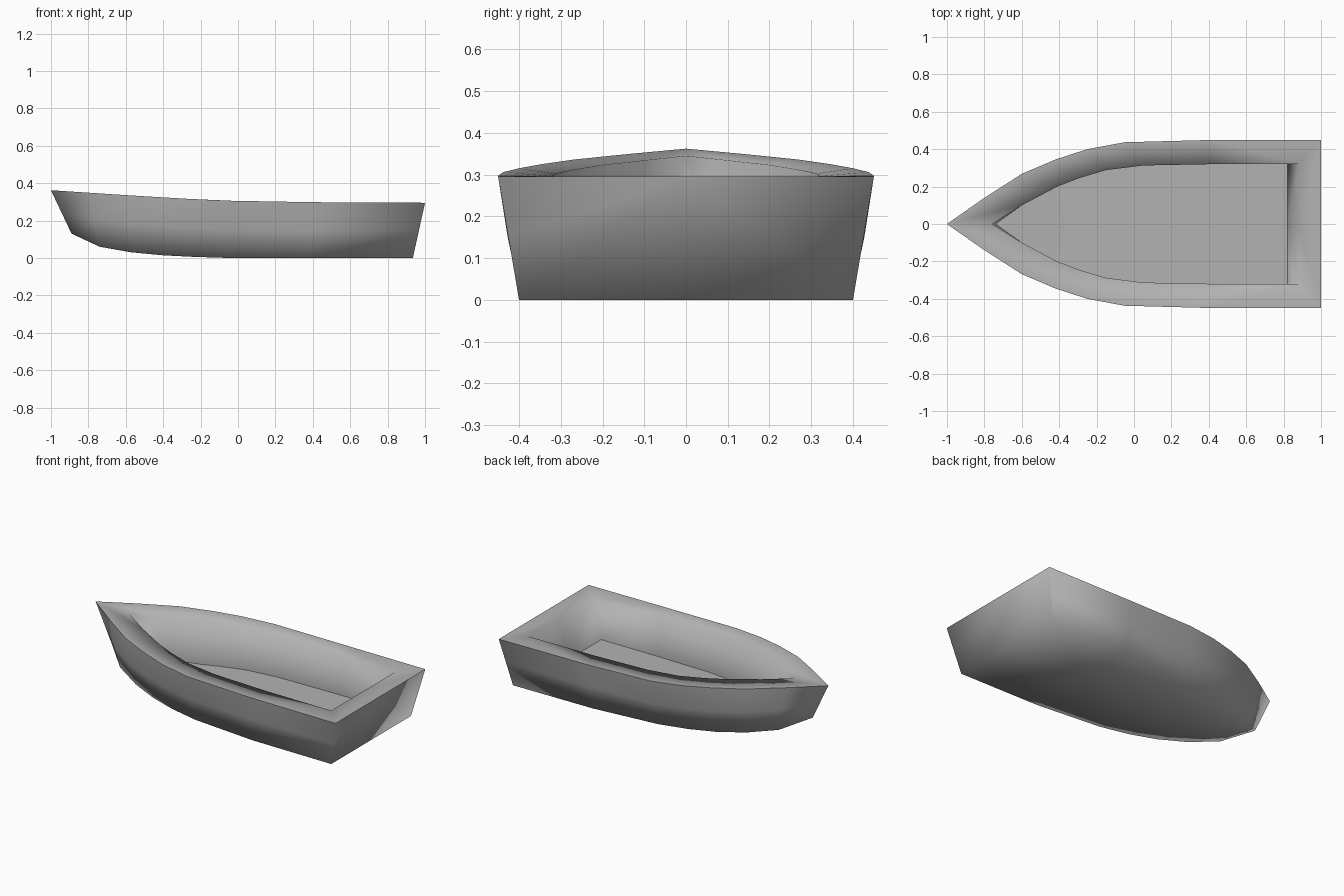
import bpy, bmesh

if "Cube" in bpy.data.objects:
    bpy.data.objects.remove(bpy.data.objects["Cube"])

# Stations from bow to stern: top edge, bottom chine, rim inner edge (half breadth)
SHEER = [(-1, 0, .362), (-.8, .14, .349), (-.6, .268, .336), (-.42, .345, .325),
         (-.25, .4, .315), (-.05, .437, .306), (.4, .449, .298), (1, .45, .295)]
CHINE = [(-.89, 0, .13), (-.74, .125, .06), (-.57, .21, .03), (-.4, .275, .014),
         (-.24, .32, .006), (-.05, .355, 0), (.38, .395, 0), (.935, .4, 0)]
RIM = [(-.76, 0, .345), (-.6, .1, .334), (-.41, .2, .323), (-.3, .243, .316),
       (-.15, .288, .308), (.05, .313, .302), (.42, .32, .296), (.88, .322, .295)]
FLOOR = .045
BULGE = [0, .02, .022, .02, .018, .014, .005, 0]


def station(i):
    """Half section from keel round over the rim to the floor centre."""
    s, c, r = SHEER[i], CHINE[i], RIM[i]
    mid = [(a + b) / 2 for a, b in zip(s, c)]
    mid[1] += BULGE[i]
    last = i == len(SHEER) - 1
    fx = r[0] - .06 if last else r[0] + (.02 if i == 0 else 0)
    fz = max(FLOOR, c[2] + .01) if i else .075
    return [(c[0], 0, c[2]), c, mid, s, r, (fx, r[1], fz), (fx, 0, fz)]


# Hull: one closed half shell, lofted along the stations
bm = bmesh.new()
rows = [[bm.verts.new(p) for p in station(i)] for i in range(len(SHEER))]
for a, b in zip(rows, rows[1:]):
    for j in range(6):
        bm.faces.new((a[j], a[j + 1], b[j + 1], b[j]))

# Transom, stern rim and inner stern wall
keel, chine, mid, sheer, rim, floor, floor_c = rows[-1]
sheer_c = bm.verts.new((1, 0, .295))
rim_c = bm.verts.new((.88, 0, .295))
bm.faces.new((keel, chine, mid, sheer, sheer_c))
bm.faces.new((sheer, rim, rim_c, sheer_c))
bm.faces.new((rim, floor, floor_c, rim_c))

# Crisp lines: top edge of the hull and the edge of the floor
for k, end in ((3, sheer_c), (5, floor_c)):
    line = [r[k] for r in rows] + [end]
    for u, v in zip(line, line[1:]):
        bm.edges.get((u, v)).smooth = False

# Mirror to the other side and weld
geom = bm.verts[:] + bm.edges[:] + bm.faces[:]
bmesh.ops.mirror(bm, geom=geom, axis='Y', merge_dist=-1)
bmesh.ops.remove_doubles(bm, verts=bm.verts, dist=.0005)
bmesh.ops.recalc_face_normals(bm, faces=bm.faces)

mesh = bpy.data.meshes.new("boat_hull")
bm.to_mesh(mesh)
bm.free()
for p in mesh.polygons:
    p.use_smooth = True
hull = bpy.data.objects.new("boat_hull", mesh)
bpy.context.collection.objects.link(hull)

# Darker grey finish
grey = bpy.data.materials.new("dark_grey")
grey.diffuse_color = (.45, .45, .45, 1)
grey.use_nodes = True
grey.node_tree.nodes["Principled BSDF"].inputs["Base Color"].default_value = grey.diffuse_color
mesh.materials.append(grey)
